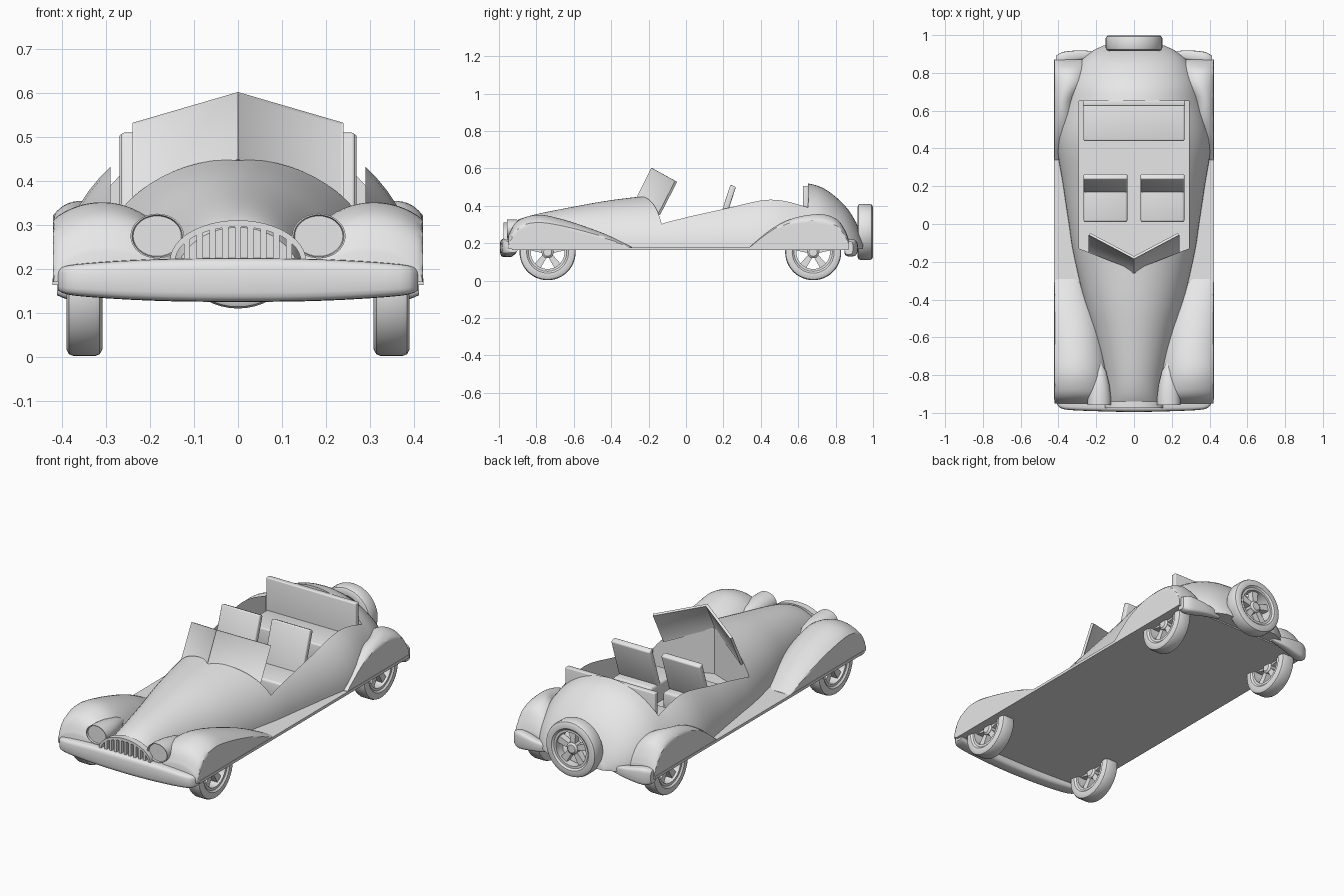
import bpy, bmesh
from math import sin, cos, pi, radians, copysign
from mathutils import Vector, Matrix

if "Cube" in bpy.data.objects:
    bpy.data.objects.remove(bpy.data.objects["Cube"])

grey = bpy.data.materials.new("plain grey")
grey.use_nodes = True
grey.diffuse_color = (0.8, 0.8, 0.8, 1)
grey.node_tree.nodes["Principled BSDF"].inputs["Base Color"].default_value = (0.8, 0.8, 0.8, 1)


def skin(bm, rings, closed=False):
    """Skin a list of equal point loops; cap the ends unless closed."""
    loops = [[bm.verts.new(p) for p in ring] for ring in rings]
    n = len(loops[0])
    pairs = list(zip(loops, loops[1:]))
    if closed:
        pairs.append((loops[-1], loops[0]))
    for a, b in pairs:
        for i in range(n):
            j = (i + 1) % n
            bm.faces.new((a[i], a[j], b[j], b[i]))
    if closed:
        return []
    return [bm.faces.new(loops[0][::-1]), bm.faces.new(loops[-1])]


def select_only(ob):
    bpy.ops.object.select_all(action="DESELECT")
    ob.select_set(True)
    bpy.context.view_layer.objects.active = ob


def finish(bm, name, bevel=0, angle=35):
    bmesh.ops.recalc_face_normals(bm, faces=bm.faces)
    me = bpy.data.meshes.new(name)
    bm.to_mesh(me)
    bm.free()
    me.materials.append(grey)
    ob = bpy.data.objects.new(name, me)
    bpy.context.collection.objects.link(ob)
    select_only(ob)
    if bevel:
        mod = ob.modifiers.new("bevel", "BEVEL")
        mod.width, mod.segments = bevel, 3
        bpy.ops.object.modifier_apply(modifier=mod.name)
    bpy.ops.object.shade_smooth_by_angle(angle=radians(angle))
    return ob


def part(name, rings, closed=False, bevel=0, angle=35):
    bm = bmesh.new()
    skin(bm, rings, closed)
    return finish(bm, name, bevel, angle)


def box(name, x, y, z, bevel=0):
    rings = [[(a, y[0], z[0]), (a, y[1], z[0]), (a, y[1], z[1]), (a, y[0], z[1])] for a in x]
    return part(name, rings, bevel=bevel)


def flow(stations, steps=4):
    """Smooth (Catmull-Rom) resampling of a station list."""
    out = []
    last = len(stations) - 1
    for i in range(last):
        quad = [Vector(stations[max(0, min(last, i + k))]) for k in (-1, 0, 1, 2)]
        a, b, c, d = quad
        for s in range(steps):
            t = s / steps
            out.append(b + (c - a) * t / 2 + (a * 2 - b * 5 + c * 4 - d) * t * t / 2
                       + (b * 3 - a - c * 3 + d) * t ** 3 / 2)
    return out + [Vector(stations[-1])]


def dome(y, cx, w, h, limit=9, sides=32):
    """Half-ellipse section standing on the sill, trimmed flat at the limit."""
    ring = []
    for i in range(sides + 1):
        a = pi * i / sides
        x = cx + w * cos(a)
        ring.append((max(-limit, min(limit, x)), y, 0.17 + h * sin(a)))
    return ring


def mirrored(rings, s):
    return [[(s * p[0], p[1], p[2]) for p in ring] for ring in rings]


# Main body, with the cockpit cut out
hull = [(-0.955, 0, .145, .125), (-0.9, 0, .15, .155), (-0.8, 0, .165, .185), (-0.6, 0, .21, .225),
        (-0.4, 0, .265, .26), (-0.15, 0, .322, .29), (0, 0, .345, .31), (0.2, 0, .375, .335),
        (0.45, 0, .41, .372), (0.65, 0, .375, .35), (0.75, 0, .35, .315), (0.85, 0, .295, .23),
        (0.91, 0, .23, .14), (0.945, 0, .16, .05)]
body = part("body", [dome(*s) for s in flow(hull)])
plan = [(-.29, .652), (-.29, -.13), (0, -.245), (.29, -.13), (.29, .652)]
cutter = part("cockpit_cutter", [[(x, y, z) for x, y in plan] for z in (.2, 1)])
cutter.hide_render = True
cut = body.modifiers.new("cockpit", "BOOLEAN")
cut.operation, cut.object, cut.solver = "DIFFERENCE", cutter, "EXACT"
select_only(body)
bpy.ops.object.modifier_apply(modifier=cut.name)
bpy.ops.object.shade_smooth_by_angle(angle=radians(35))
bpy.data.objects.remove(cutter)

# Floor pan and running boards
box("floor_pan", (-.423, .423), (-.93, .87), (.163, .178))

# Fenders
front = [(-.95, .3, .12, .07), (-.92, .3, .16, .13), (-.87, .305, .175, .165), (-.78, .31, .18, .182),
         (-.65, .315, .165, .155), (-.5, .33, .14, .105), (-.4, .345, .11, .065), (-.29, .36, .065, .01)]
rear = [(.34, .4, .05, .01), (.45, .39, .085, .1), (.55, .38, .085, .155), (.65, .375, .085, .18),
        (.74, .35, .12, .183), (.81, .345, .12, .155), (.85, .34, .11, .1), (.87, .34, .1, .05)]
for side, s in (("left", 1), ("right", -1)):
    for end, table in (("front", front), ("rear", rear)):
        part(f"{end}_fender_{side}", mirrored([dome(*v, limit=.421) for v in flow(table)], s))


# Bumpers
def bumper_ring(x, y, depth, height, n=20):
    ring = []
    for i in range(n):
        c, d = cos(2 * pi * i / n), sin(2 * pi * i / n)
        ring.append((x, y + depth * copysign(abs(c) ** .5, c),
                     .175 + height * copysign(abs(d) ** .5, d)))
    return ring


half = [(0, -.957, .038, .05), (.2, -.953, .038, .047), (.37, -.943, .038, .036), (.41, -.925, .025, .024)]
whole = [(-x, *rest) for x, *rest in half[:0:-1]] + half
part("front_bumper", [bumper_ring(*v) for v in flow(whole)], angle=50)
rear_bar = [(.18, .895, .012, .015), (.27, .895, .024, .03), (.37, .88, .032, .046), (.412, .87, .022, .035)]
for side, s in (("left", 1), ("right", -1)):
    part(f"rear_bumper_{side}", mirrored([bumper_ring(*v) for v in flow(rear_bar)], s), angle=50)


# Headlights
lamp = [(-.948, .9), (-.957, .94), (-.957, 1), (-.91, 1), (-.85, .88), (-.78, .6), (-.73, .15)]
for side, s in (("left", 1), ("right", -1)):
    part(f"headlight_{side}", [[(s * .184 + .061 * r * cos(a), y, .275 + .051 * r * sin(a))
                               for a in [2 * pi * i / 32 for i in range(32)]] for y, r in lamp])

# Grille arch and bars
bm = bmesh.new()
arch = []
for i in range(25):
    c, d = cos(pi * i / 24), sin(pi * i / 24)
    arch.append([(r * c, y, .218 + h * d) for r, h, y in
                 ((.155, .093, -.975), (.155, .093, -.94), (.143, .078, -.94), (.143, .078, -.975))])
skin(bm, arch)
for i in range(9):
    x = (i - 4) * .029
    top = .218 + .082 * (1 - (x / .15) ** 2) ** .5
    skin(bm, [[(x - .007, y, z), (x + .007, y, z), (x + .007, y, top), (x - .007, y, top)]
              for y, z in ((-.972, .215), (-.945, .215))])
finish(bm, "grille")


# Wheels, turning about x
def circle(x, r, n=48):
    return [Vector((x, r * cos(2 * pi * i / n), r * sin(2 * pi * i / n))) for i in range(n)]


def wheel(name, loc, turn):
    place = Matrix.Translation(loc) @ Matrix.Rotation(turn, 4, "Z")
    tyre = [(-.03, .1), (-.04, .112), (-.041, .135), (-.035, .146), (-.025, .15),
            (.025, .15), (.035, .146), (.041, .135), (.04, .112), (.03, .1)]
    rim = [(-.032, .104), (-.032, .09), (.032, .09), (.032, .104)]
    for label, profile in (("tyre", tyre), ("rim", rim)):
        bm = bmesh.new()
        skin(bm, [circle(x, r) for x, r in profile], closed=True)
        if label == "rim":
            skin(bm, [circle(x, r, 24) for x, r in ((-.028, .022), (-.02, .032), (.02, .032), (.028, .022))])
            for k in range(5):
                spin = Matrix.Rotation(2 * pi * k / 5, 3, "X")
                skin(bm, [[spin @ Vector((x, w * t, r)) for x, t in
                           ((-.018, -1), (.018, -1), (.018, 1), (-.018, 1))]
                          for r, w in ((.015, .012), (.095, .02))])
        bmesh.ops.transform(bm, matrix=place, verts=bm.verts)
        finish(bm, f"{name}_{label}")


for side, s in (("left", 1), ("right", -1)):
    wheel(f"front_wheel_{side}", (s * .35, -.74, .152), 0)
    wheel(f"rear_wheel_{side}", (s * .35, .68, .152), 0)
wheel("spare_wheel", (0, .958, .26), pi / 2)

# Split windscreen with a raised frame
for side, s in (("left", 1), ("right", -1)):
    pane = [Vector((s * x, y, z)) for x, y, z in
            ((0, -.262, .45), (0, -.185, .603), (.24, -.058, .533), (.24, -.15, .355))]
    normal = (pane[1] - pane[0]).cross(pane[2] - pane[0]).normalized()
    normal *= copysign(.014, normal.y)
    bm = bmesh.new()
    caps = skin(bm, [pane, [p + normal for p in pane]])
    bmesh.ops.recalc_face_normals(bm, faces=bm.faces)
    bmesh.ops.inset_individual(bm, faces=caps, thickness=.008, depth=-.003)
    finish(bm, f"windscreen_{side}")

# Seats
back = [(.165, .29), (.195, .28), (.267, .5), (.238, .513)]
for side, s in (("left", 1), ("right", -1)):
    x = sorted((s * .035, s * .267))
    box(f"seat_cushion_{side}", x, (.01, .25), (.19, .3), .012)
    part(f"seat_back_{side}", [[(a, y, z) for y, z in back] for a in x], bevel=.008)
box("rear_bench", (-.267, .267), (.44, .64), (.19, .33), .008)
box("rear_bench_back", (-.27, .27), (.625, .655), (.2, .507), .006)
